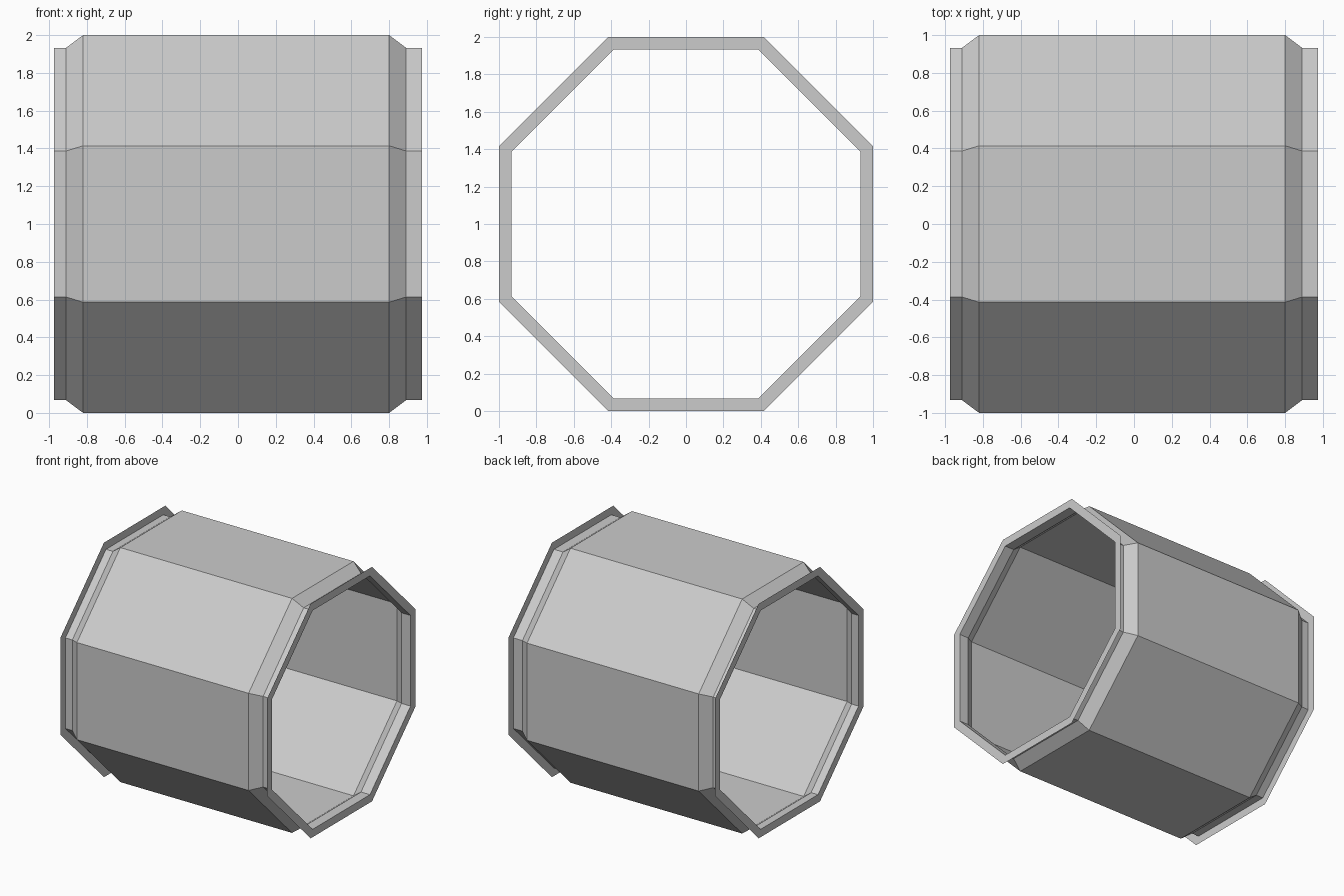
import bpy, bmesh
from math import cos, sin, pi

if "Cube" in bpy.data.objects:
    bpy.data.objects.remove(bpy.data.objects["Cube"])

SIDES = 8
# (x, flat-to-axis distance) along the tube wall: flange, neck, slope, body, slope, neck, flange
PROFILE = [(-0.975, 1.0), (-0.975, 0.933), (-0.91, 0.933), (-0.82, 1.0),
           (0.80, 1.0), (0.89, 0.933), (0.975, 0.933), (0.975, 1.0)]


def ring(bm, x, apothem):
    r = apothem / cos(pi / SIDES)
    angles = [(i + 0.5) * 2 * pi / SIDES for i in range(SIDES)]
    return [bm.verts.new((x, r * cos(a), 1 + r * sin(a))) for a in angles]


# Open octagonal tube with a thin flange at each end
bm = bmesh.new()
rings = [ring(bm, x, a) for x, a in PROFILE]
for lo, hi in zip(rings, rings[1:]):
    for i in range(SIDES):
        j = (i + 1) % SIDES
        bm.faces.new((lo[i], lo[j], hi[j], hi[i]))

mesh = bpy.data.meshes.new("octagonal_tube")
bm.to_mesh(mesh)
bm.free()
tube = bpy.data.objects.new("octagonal_tube", mesh)
bpy.context.collection.objects.link(tube)
